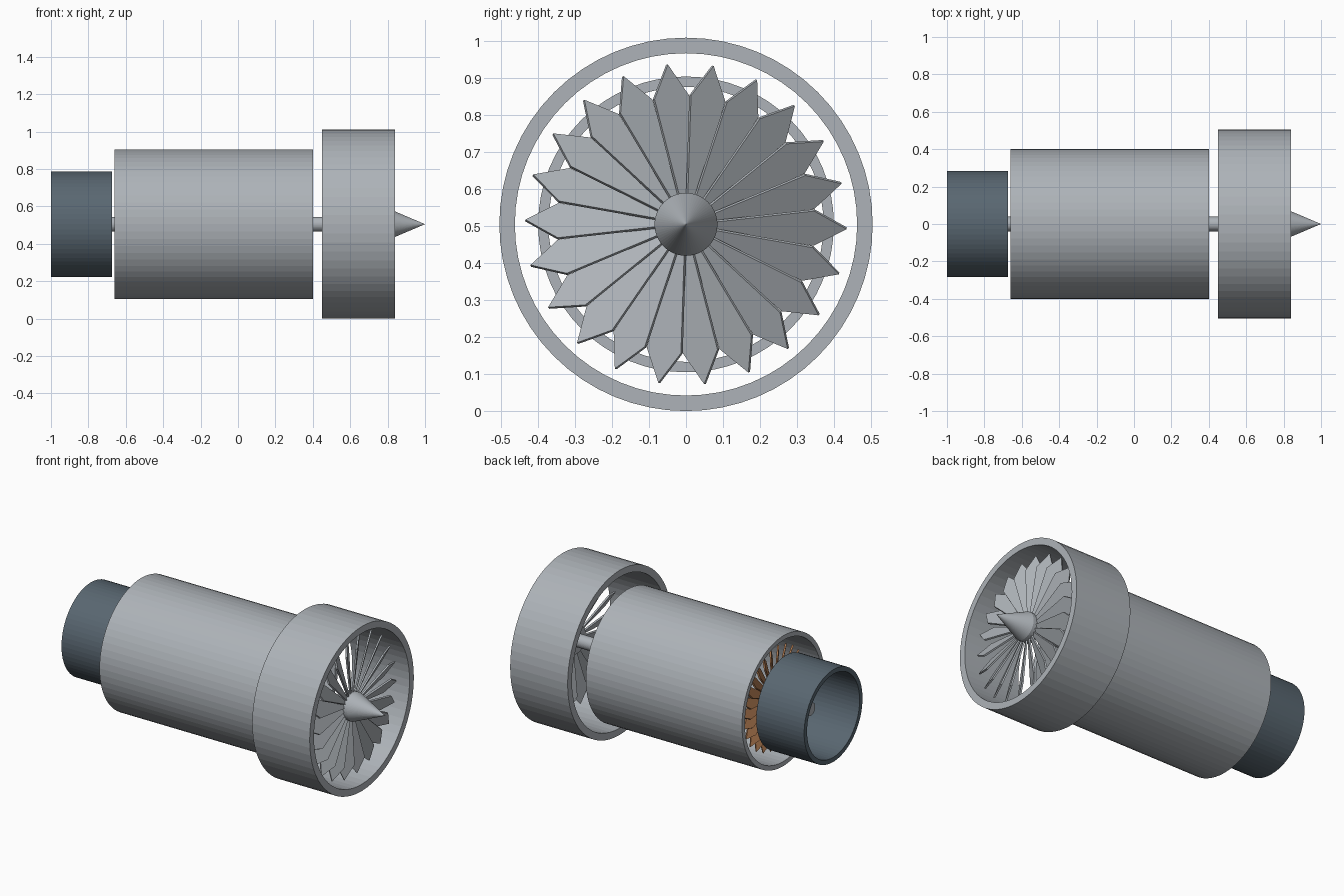
import bpy, bmesh, math
from mathutils import Vector

if "Cube" in bpy.data.objects:
    bpy.data.objects.remove(bpy.data.objects["Cube"])

CZ = 0.505   # height of the engine axis
SEG = 64


def material(name, rgb):
    m = bpy.data.materials.new(name)
    m.diffuse_color = (*rgb, 1)
    m.use_nodes = True
    m.node_tree.nodes["Principled BSDF"].inputs["Base Color"].default_value = m.diffuse_color
    return m


STEEL = material("light_steel", (0.42, 0.45, 0.48))
DARK = material("dark_steel", (0.10, 0.135, 0.165))
COPPER = material("copper", (0.42, 0.19, 0.08))


def finish(bm, name, mat):
    bmesh.ops.remove_doubles(bm, verts=bm.verts, dist=1e-5)
    bmesh.ops.recalc_face_normals(bm, faces=bm.faces)
    me = bpy.data.meshes.new(name)
    bm.to_mesh(me)
    bm.free()
    me.materials.append(mat)
    ob = bpy.data.objects.new(name, me)
    ob.location.z = CZ
    bpy.context.collection.objects.link(ob)
    return ob


def lathe(name, profile, mat, seg=SEG):
    """Spin a closed (x, radius) profile about the x axis."""
    bm = bmesh.new()
    vs = [bm.verts.new((x, 0, r)) for x, r in profile]
    es = [bm.edges.new((vs[i], vs[(i + 1) % len(vs)])) for i in range(len(vs))
          if profile[i][1] > 0 or profile[(i + 1) % len(vs)][1] > 0]
    bmesh.ops.spin(bm, geom=vs + es, axis=(1, 0, 0), cent=(0, 0, 0),
                   angle=2 * math.pi, steps=seg)
    return finish(bm, name, mat)


def tube(name, x0, x1, r_out, r_in, mat):
    return lathe(name, [(x0, r_out), (x1, r_out), (x1, r_in), (x0, r_in)], mat)


def rod(name, x0, x1, r, mat):
    return lathe(name, [(x0, 0), (x0, r), (x1, r), (x1, 0)], mat)


def rotor(name, x, count, r_tip, mat, start=0.0, pitch=30, thick=0.010):
    """Ring of pitched, pointed blades that widen toward the tip."""
    p = math.radians(pitch)
    r0, r1 = 0.07, r_tip * 0.795
    k = 0.95 * math.pi / count / math.cos(p)   # half chord per radius
    outline = [(r0, -k * r0), (r1, -k * r1), (r_tip, 0), (r1, k * r1), (r0, k * r0)]
    bm = bmesh.new()
    for i in range(count):
        a = math.radians(start) + 2 * math.pi * i / count
        radial = Vector((0, math.cos(a), math.sin(a)))
        tang = Vector((0, -math.sin(a), math.cos(a)))
        chord = Vector((math.sin(p), 0, 0)) + tang * math.cos(p)
        normal = Vector((math.cos(p), 0, 0)) - tang * math.sin(p)
        rings = [[bm.verts.new(Vector((x, 0, 0)) + radial * r + chord * w + normal * s)
                  for r, w in outline] for s in (-thick / 2, thick / 2)]
        bm.faces.new(rings[0])
        bm.faces.new(rings[1])
        n = len(outline)
        for j in range(n):
            q = (j + 1) % n
            bm.faces.new((rings[0][j], rings[0][q], rings[1][q], rings[1][j]))
    return finish(bm, name, mat)


# Outer shells
tube("fan_casing", 0.45, 0.84, 0.505, 0.463, STEEL)
tube("core_casing", -0.66, 0.40, 0.40, 0.372, STEEL)
tube("exhaust_nozzle", -1.0, -0.675, 0.283, 0.255, DARK)

# Shaft, fan hub and pointed spinner
rod("main_shaft", -0.85, 0.78, 0.039, STEEL)
rod("fan_hub", 0.74, 0.80, 0.085, STEEL)
lathe("spinner_cone", [(0.80, 0), (0.80, 0.085), (1.0, 0)], STEEL)

# Front fan
rotor("fan_blades", 0.77, 22, 0.435, STEEL, start=-1.4)

# Compressor stages inside the core
for i, x in enumerate((0.28, 0.12, -0.04)):
    rod(f"compressor_hub_{i + 1}", x - 0.03, x + 0.03, 0.085, STEEL)
    rotor(f"compressor_blades_{i + 1}", x, 22, 0.33, STEEL, start=4 * i)

# Copper turbine at the rear
rod("turbine_hub", -0.63, -0.57, 0.085, COPPER)
rotor("turbine_blades", -0.60, 26, 0.315, COPPER)
